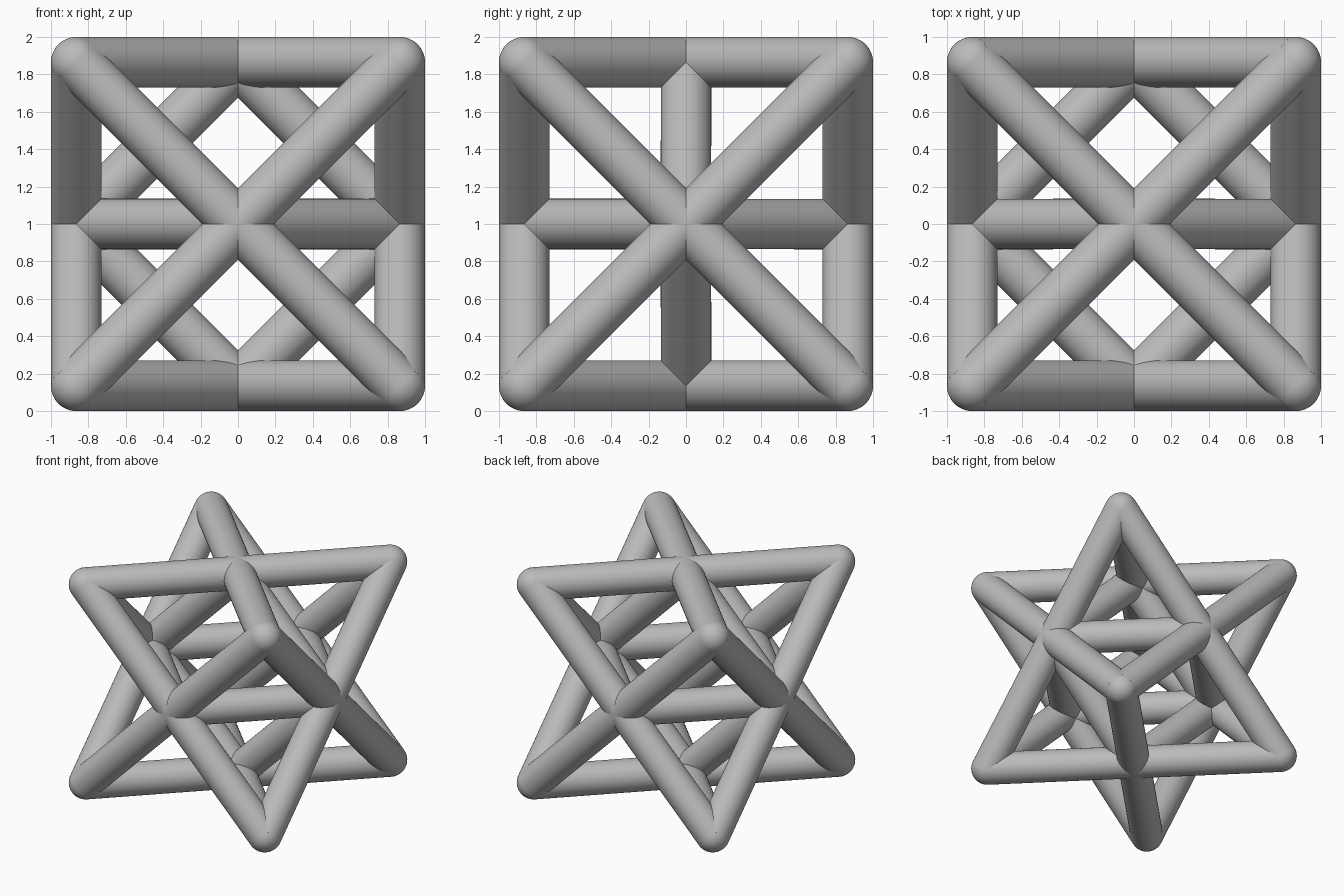
import bpy
import math
from itertools import product, combinations
from mathutils import Vector

cube = bpy.data.objects.get("Cube")
if cube:
    bpy.data.objects.remove(cube, do_unlink=True)

R = 0.135            # tube radius
C = 1 - R            # distance from centre to tube axes
MID = Vector((0, 0, 1))

grey = bpy.data.materials.new("plain grey")
grey.use_nodes = True
grey.diffuse_color = (0.5, 0.5, 0.5, 1)
grey.node_tree.nodes["Principled BSDF"].inputs["Base Color"].default_value = (0.5, 0.5, 0.5, 1)


def finish(name):
    ob = bpy.context.object
    ob.name = name
    ob.data.materials.append(grey)
    bpy.ops.object.shade_smooth_by_angle(angle=math.radians(40))


def tube(name, a, b):
    d = b - a
    bpy.ops.mesh.primitive_cylinder_add(
        vertices=48, radius=R, depth=d.length, location=(a + b) / 2 + MID,
        rotation=d.to_track_quat('Z', 'Y').to_euler())
    finish(name)


# Two interlocking tetrahedra on the alternate corners of a cube
corners = [Vector(s) * C for s in product((-1, 1), repeat=3)]
for sign, label in ((1, "upright"), (-1, "inverted")):
    tips = [c for c in corners if c.x * c.y * c.z * sign > 0]
    for a, b in combinations(tips, 2):
        tube(label + "_tetrahedron_bar", a, b)
    for c in tips:
        bpy.ops.mesh.primitive_uv_sphere_add(segments=48, ring_count=24, radius=R, location=c + MID)
        finish(label + "_rounded_tip")

# Inner braces from the left and right crossings to the other four crossings
for side in (-1, 1):
    for s in (-1, 1):
        tube("level_brace", Vector((side * C, 0, 0)), Vector((0, s * C, 0)))
        tube("upright_brace", Vector((side * C, 0, 0)), Vector((0, 0, s * C)))
